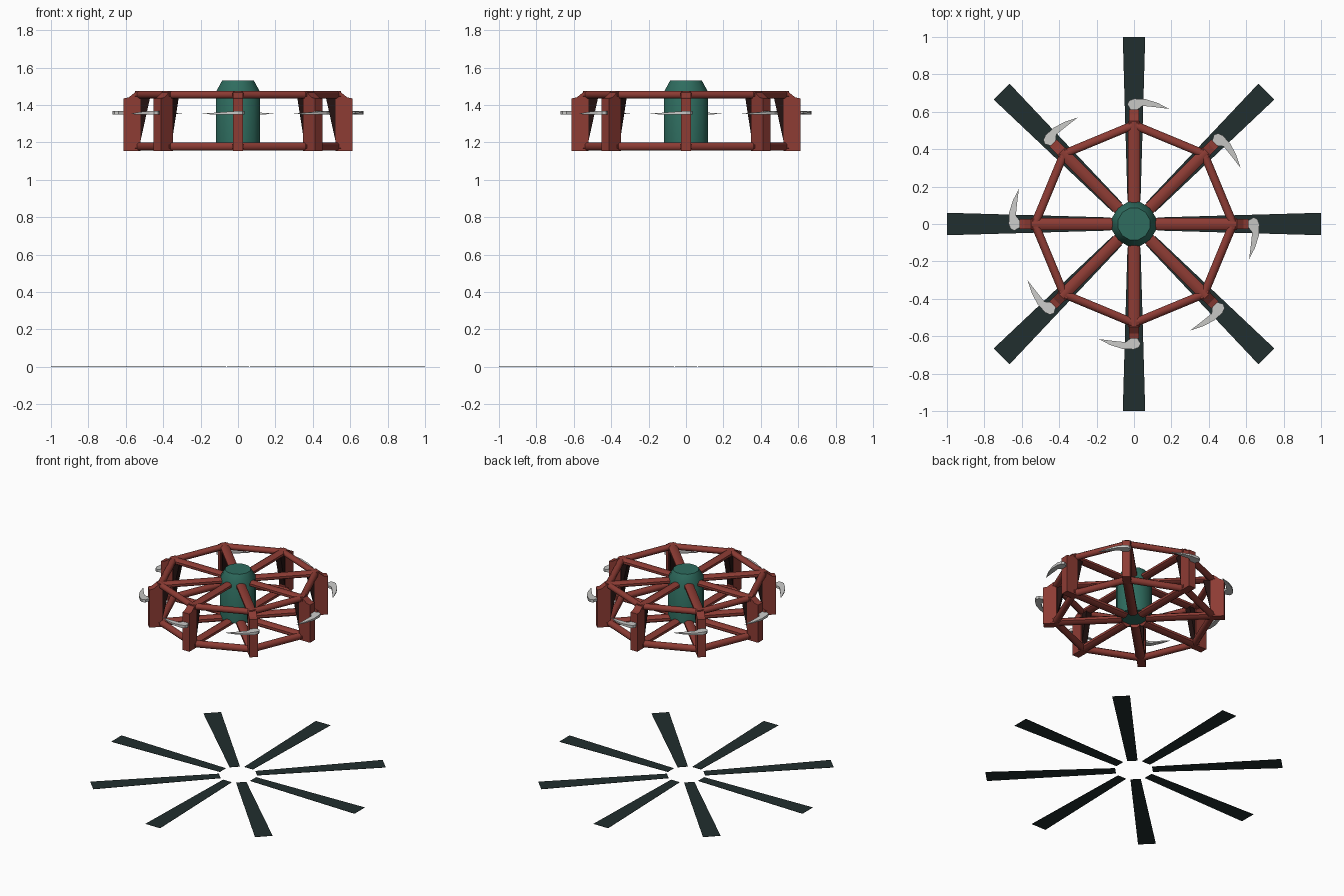
import bpy, bmesh, math
from mathutils import Matrix, Vector

if "Cube" in bpy.data.objects:
    bpy.data.objects.remove(bpy.data.objects["Cube"])

COUNT = 8
STEP = math.tau / COUNT


def material(name, rgb):
    color = [(c / 255) ** 2.2 for c in rgb] + [1]
    mat = bpy.data.materials.new(name)
    mat.use_nodes = True
    mat.diffuse_color = color
    mat.node_tree.nodes["Principled BSDF"].inputs["Base Color"].default_value = color
    return mat


red = material("red_paint", (140, 62, 55))
green = material("dark_green", (50, 108, 95))
charcoal = material("charcoal", (38, 50, 50))
dark = material("dark_brown", (40, 25, 24))
steel = material("steel_grey", (200, 200, 198))


def finish(name, bm, mat, smooth=False):
    bmesh.ops.recalc_face_normals(bm, faces=bm.faces)
    mesh = bpy.data.meshes.new(name)
    bm.to_mesh(mesh)
    bm.free()
    mesh.materials.append(mat)
    obj = bpy.data.objects.new(name, mesh)
    bpy.context.collection.objects.link(obj)
    if smooth:
        bpy.ops.object.select_all(action='DESELECT')
        obj.select_set(True)
        bpy.context.view_layer.objects.active = obj
        bpy.ops.object.shade_smooth_by_angle(angle=math.radians(50))
    return obj


def loft(bm, first, second):
    """Closed solid between two matching loops."""
    a = [bm.verts.new(p) for p in first]
    b = [bm.verts.new(p) for p in second]
    bm.faces.new(a[::-1])
    bm.faces.new(b)
    for i in range(len(a)):
        j = (i + 1) % len(a)
        bm.faces.new((a[i], a[j], b[j], b[i]))


def radial(name, mat, first, second, smooth=False):
    """One solid repeated around the axis."""
    bm = bmesh.new()
    for k in range(COUNT):
        turn = Matrix.Rotation(k * STEP, 3, 'Z')
        loft(bm, [turn @ Vector(p) for p in first], [turn @ Vector(p) for p in second])
    return finish(name, bm, mat, smooth)


def section(center, across, width, height):
    """Eight-sided beam section."""
    pts = []
    for i in range(8):
        a = (i + 0.5) * math.tau / 8
        grow = 1 / math.cos(math.tau / 16)
        pts.append(Vector(center) + Vector(across) * math.cos(a) * grow * width / 2
                   + Vector((0, 0, math.sin(a) * grow * height / 2)))
    return pts


# Upper and lower frames: spokes and octagonal rims
for level, z, height in (("upper", 1.455, 0.04), ("lower", 1.178, 0.045)):
    radial(level + "_spokes", red,
           section((0.08, 0, z), (0, 1, 0), 0.062, height),
           section((0.55, 0, z), (0, 1, 0), 0.062, height), True)
    start, end = Vector((0.53, 0, z)), Matrix.Rotation(STEP, 3, 'Z') @ Vector((0.53, 0, z))
    ends = []
    for point, angle in ((start, 0), (end, STEP)):
        across = Vector((math.cos(angle), math.sin(angle), 0))
        ends.append(section(point, across, 0.048, height))
    radial(level + "_rim", red, ends[0], ends[1], True)

# Outer posts with sloped tops
post = [(0.52, 1.155), (0.612, 1.155), (0.612, 1.435), (0.585, 1.44), (0.54, 1.475), (0.52, 1.475)]
radial("outer_posts", red, [(r, -0.028, z) for r, z in post], [(r, 0.028, z) for r, z in post])

# Dark slanted braces behind the posts
brace = [(0.525, 1.19), (0.525, 1.44), (0.47, 1.44)]
radial("post_braces", dark, [(r, -0.022, z) for r, z in brace], [(r, 0.022, z) for r, z in brace])

# Hooked blades, thick at the root and thin at the tip
blade = [(0.64, -0.035), (0.66, -0.025), (0.67, 0), (0.668, 0.06), (0.648, 0.125),
         (0.615, 0.19), (0.625, 0.11), (0.632, 0.045), (0.612, 0.02), (0.612, -0.02)]
loops = []
for side in (-1, 1):
    loops.append([(r, -t, 1.358 - 0.03 * max(t, 0) + side * (0.01 - 0.045 * max(t, 0)))
                  for r, t in blade])
radial("hooked_blades", steel, loops[0], loops[1])

# Central hub with chamfered cap
bm = bmesh.new()
rings = []
for r, z in ((0.122, 1.18), (0.122, 1.47), (0.088, 1.53)):
    ring = []
    for i in range(12):
        a = (i + 0.5) * math.tau / 12
        ring.append(bm.verts.new((r * math.cos(a), r * math.sin(a), z)))
    rings.append(ring)
bm.faces.new(rings[0][::-1])
bm.faces.new(rings[-1])
for low, high in zip(rings, rings[1:]):
    for i in range(12):
        j = (i + 1) % 12
        bm.faces.new((low[i], low[j], high[j], high[i]))
finish("hub", bm, green, True)

# Flat tapered floor strips
strip = [(0.125, -0.035), (1, -0.06), (1, 0.06), (0.125, 0.035)]
radial("floor_strips", charcoal, [(x, y, 0) for x, y in strip], [(x, y, 0.002) for x, y in strip])
